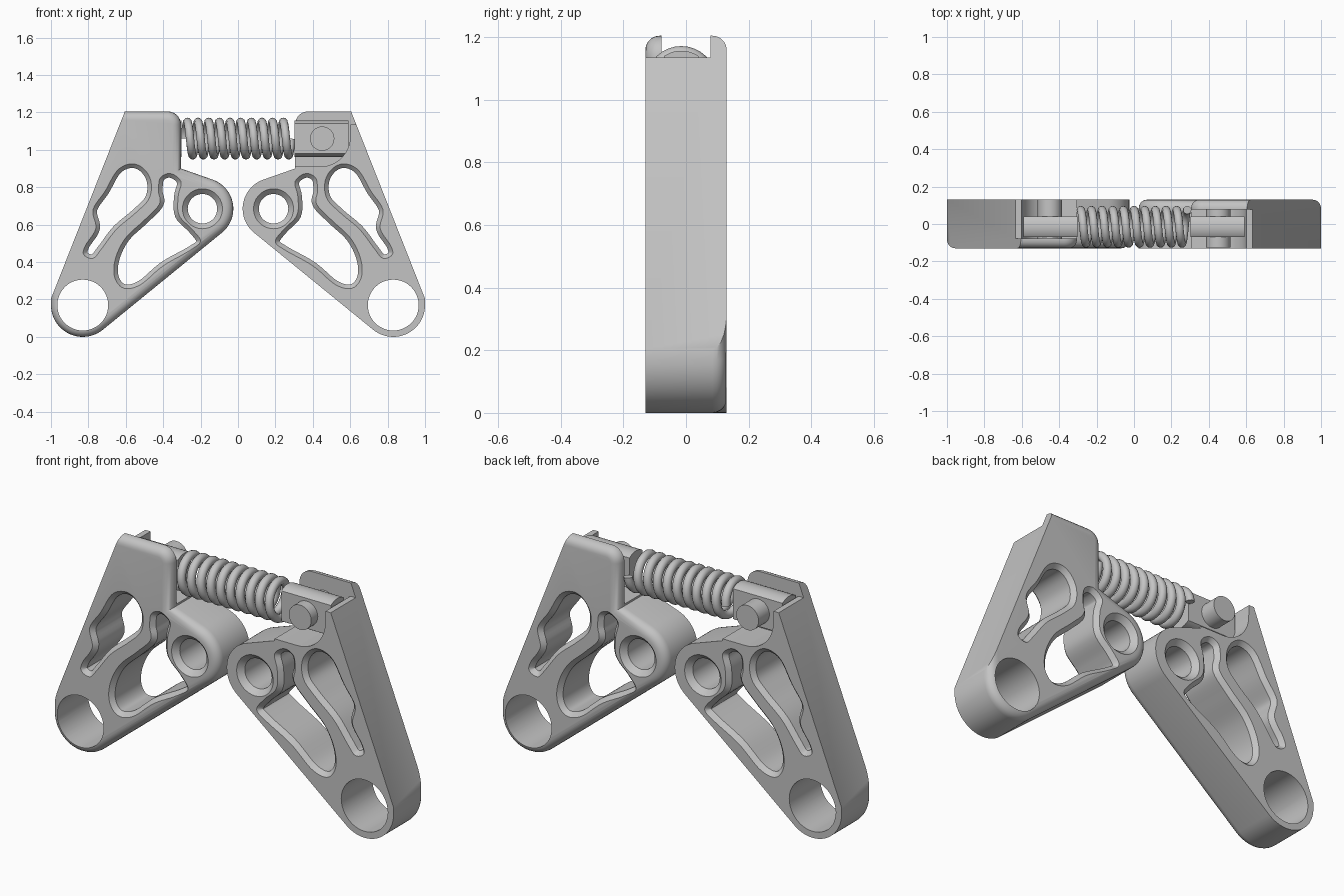
import bpy, bmesh
from math import sin, cos, pi, radians
from mathutils import Vector, Matrix

cube = bpy.data.objects.get("Cube")
if cube:
    bpy.data.objects.remove(cube)

GREY = (0.55, 0.55, 0.55, 1)
metal = bpy.data.materials.new("grey_metal")
metal.use_nodes = True
metal.diffuse_color = GREY
metal.node_tree.nodes["Principled BSDF"].inputs["Base Color"].default_value = GREY

HALF = 0.13       # half the arm thickness
AXIS_Y, AXIS_Z = -0.015, 1.06


def finish(name, bm):
    bmesh.ops.recalc_face_normals(bm, faces=bm.faces)
    mesh = bpy.data.meshes.new(name)
    bm.to_mesh(mesh)
    bm.free()
    mesh.materials.append(metal)
    obj = bpy.data.objects.new(name, mesh)
    bpy.context.collection.objects.link(obj)
    return obj


def smooth(obj, angle=32):
    bpy.ops.object.select_all(action='DESELECT')
    obj.select_set(True)
    bpy.context.view_layer.objects.active = obj
    bpy.ops.object.shade_smooth_by_angle(angle=radians(angle))


def arc(cx, cz, r, start, end, steps):
    angles = [radians(start + (end - start) * i / steps) for i in range(steps + 1)]
    return [Vector((cx + r * cos(a), cz + r * sin(a))) for a in angles]


def closed_curve(points, steps=6):
    """Smooth closed curve through the points."""
    pts = [Vector(p) for p in points]
    n, out = len(pts), []
    for i in range(n):
        a, b, c, d = (pts[(i + k) % n] for k in (-1, 0, 1, 2))
        for s in range(steps):
            t = s / steps
            out.append(0.5 * (2 * b + (c - a) * t + (2 * a - 5 * b + 4 * c - d) * t ** 2
                              + (3 * b - a - 3 * c + d) * t ** 3))
    return out


def offset(pts, dist):
    """Offset a counter-clockwise outline outward with mitred corners."""
    out = []
    for i, p in enumerate(pts):
        e1 = (p - pts[i - 1]).normalized()
        e2 = (pts[(i + 1) % len(pts)] - p).normalized()
        n1, n2 = Vector((e1.y, -e1.x)), Vector((e2.y, -e2.x))
        out.append(p + (n1 + n2) * dist / (1 + n1.dot(n2)))
    return out


def layered(pts, profile):
    """Solid with one outline loop for each (y, offset) in the profile."""
    bm = bmesh.new()
    rings = [[bm.verts.new((p.x, y, p.y)) for p in offset(pts, d)] for y, d in profile]
    n = len(pts)
    for lo, hi in zip(rings, rings[1:]):
        for i in range(n):
            j = (i + 1) % n
            bm.faces.new((lo[i], lo[j], hi[j], hi[i]))
    bm.faces.new(rings[0])
    bm.faces.new(rings[-1])
    return bm


def fillet(r, steps=5):
    """(depth, inset) pairs of a quarter round."""
    return [(r - r * cos(a), r - r * sin(a))
            for a in (pi / 2 * i / steps for i in range(steps + 1))]


def cut(obj, bm):
    cutter = finish("cutter", bm)
    cutter.hide_render = True
    mod = obj.modifiers.new("cut", 'BOOLEAN')
    mod.operation, mod.solver, mod.object = 'DIFFERENCE', 'EXACT', cutter
    bpy.context.view_layer.objects.active = obj
    bpy.ops.object.modifier_apply(modifier=mod.name)
    bpy.data.objects.remove(cutter)


# Arm body: plate rounded on the front, then trimmed along its slanted outer side
outline = (arc(-0.83, 0.17, 0.17, 180, 308.8, 24) + arc(-0.19, 0.685, 0.165, -51.2, 70.7, 20)
           + [Vector((-0.305, 0.9))] + arc(-0.375, 1.135, 0.07, 0, 90, 8)
           + [Vector((-1, 1.205))])
body = layered(outline, [(-HALF + t, -d) for t, d in fillet(0.045)] + [(HALF, 0)])
trim = bmesh.ops.bisect_plane(body, geom=body.verts[:] + body.edges[:] + body.faces[:],
                              plane_co=(-0.605, 0, 1.205), plane_no=(-0.93, 0, 0.367),
                              clear_outer=True)
bmesh.ops.holes_fill(body, edges=[e for e in body.edges if e.is_boundary])
arm = finish("right_arm", body)

# Openings with rounded rims on both faces
outer_slot = closed_curve([
    (-0.57, 0.925), (-0.645, 0.89), (-0.71, 0.78), (-0.775, 0.68), (-0.76, 0.58), (-0.815, 0.49),
    (-0.825, 0.44), (-0.775, 0.42), (-0.73, 0.47), (-0.65, 0.575), (-0.545, 0.665),
    (-0.475, 0.74), (-0.465, 0.83), (-0.505, 0.9)])
inner_slot = closed_curve([
    (-0.36, 0.873), (-0.415, 0.85), (-0.425, 0.78), (-0.42, 0.71), (-0.5, 0.625), (-0.6, 0.53),
    (-0.655, 0.42), (-0.66, 0.32), (-0.61, 0.26), (-0.52, 0.28), (-0.4, 0.38), (-0.25, 0.465),
    (-0.2, 0.51), (-0.245, 0.575), (-0.315, 0.65), (-0.32, 0.75), (-0.305, 0.83)])
pivot_hole = arc(-0.19, 0.685, 0.107, 0, 350, 35)


def flared(r):
    front = [(-HALF - 0.05, 0)] + [(-HALF + t, d - r) for t, d in fillet(r)][::-1]
    # widest at the face, narrowing to the core
    front = [(-HALF - 0.05, 0)] + [(-HALF + r - r * cos(a), -r * sin(a))
                                   for a in (pi / 2 * i / 5 for i in range(6))]
    front = [front[0]] + [(-HALF + r * sin(a), -r + r * (1 - sin(pi / 2 - (pi / 2 - a))))
                          for a in (pi / 2 * i / 5 for i in range(6))]
    return front


def rim(r):
    """Profile that is full width at both faces and narrows by r inside."""
    front = [(-HALF - 0.05, 0)] + [(-HALF + t, -r + d) for t, d in
                                   ((r * sin(a), r - r * cos(pi / 2 - a))
                                    for a in (pi / 2 * i / 5 for i in range(6)))]
    return front + [(-y, d) for y, d in reversed(front)]


for hole, r in ((outer_slot, 0.022), (inner_slot, 0.022), (pivot_hole, 0.028)):
    if sum(a.cross(b) for a, b in zip(hole, hole[1:] + hole[:1])) < 0:
        hole.reverse()
    cut(arm, layered(hole, rim(r)))
cut(arm, layered(arc(-0.83, 0.17, 0.136, 0, 352.5, 47), [(-0.2, 0), (0.2, 0)]))

# Spring pocket, open at the back, top and inner side
pocket = ([Vector(p) for p in ((-0.7, 1.3), (-0.7, 1.135), (-0.602, 1.135))]
          + arc(-0.44, 1.07, 0.16, 180, 270, 10)
          + [Vector((-0.2, 0.91)), Vector((-0.2, 1.3))])
cut(arm, layered(pocket, [(-0.078, 0), (0.2, 0)]))
smooth(arm)

# The other arm is the same part turned half round
other = bpy.data.objects.new("left_arm", arm.data)
other.rotation_euler.z = pi
bpy.context.collection.objects.link(other)


def cylinder(name, r, length, centre, axis):
    bm = bmesh.new()
    bmesh.ops.create_cone(bm, cap_ends=True, segments=48, radius1=r, radius2=r, depth=length,
                          matrix=Matrix.Translation(centre) @ Matrix.Rotation(pi / 2, 4, axis))
    return finish(name, bm)


# Spring seats (round bars with flat sides) and their cross pins
for side, name, y0, y1 in ((-1, "right", -0.08, HALF), (1, "left", -0.125, 0.08)):
    seat = cylinder(name + "_spring_seat", 0.097, 0.29, (side * 0.447, AXIS_Y, AXIS_Z), 'Y')
    bm = bmesh.new()
    bm.from_mesh(seat.data)
    for s in (-1, 1):
        cutres = bmesh.ops.bisect_plane(bm, geom=bm.verts[:] + bm.edges[:] + bm.faces[:],
                                        plane_co=(0, AXIS_Y + s * 0.055, 0), plane_no=(0, s, 0),
                                        clear_outer=True)
        bmesh.ops.holes_fill(bm, edges=[e for e in bm.edges if e.is_boundary])
    bm.to_mesh(seat.data)
    bm.free()
    smooth(seat)
    pin = cylinder(name + "_pin", 0.065, y1 - y0, (side * 0.45, (y0 + y1) / 2, AXIS_Z), 'X')
    smooth(pin)

# Coil spring: a helix with a round wire
TURNS, STEPS, WIRE, COIL, SPAN = 10, 32, 0.022, 0.09, 0.57
bm = bmesh.new()
previous = None
for i in range(TURNS * STEPS + 1):
    a = 2 * pi * i / STEPS
    radial = Vector((0, cos(a), sin(a)))
    centre = Vector((SPAN * (i / (TURNS * STEPS) - 0.5), AXIS_Y, AXIS_Z)) + radial * COIL
    along = Vector((SPAN / TURNS / (2 * pi), -COIL * sin(a), COIL * cos(a))).normalized()
    across = along.cross(radial)
    ring = [bm.verts.new(centre + WIRE * (radial * cos(b) + across * sin(b)))
            for b in (2 * pi * k / 12 for k in range(12))]
    if previous:
        for k in range(12):
            m = (k + 1) % 12
            bm.faces.new((previous[k], previous[m], ring[m], ring[k]))
    else:
        bm.faces.new(ring)
    previous = ring
bm.faces.new(previous)
smooth(finish("spring", bm), 60)
